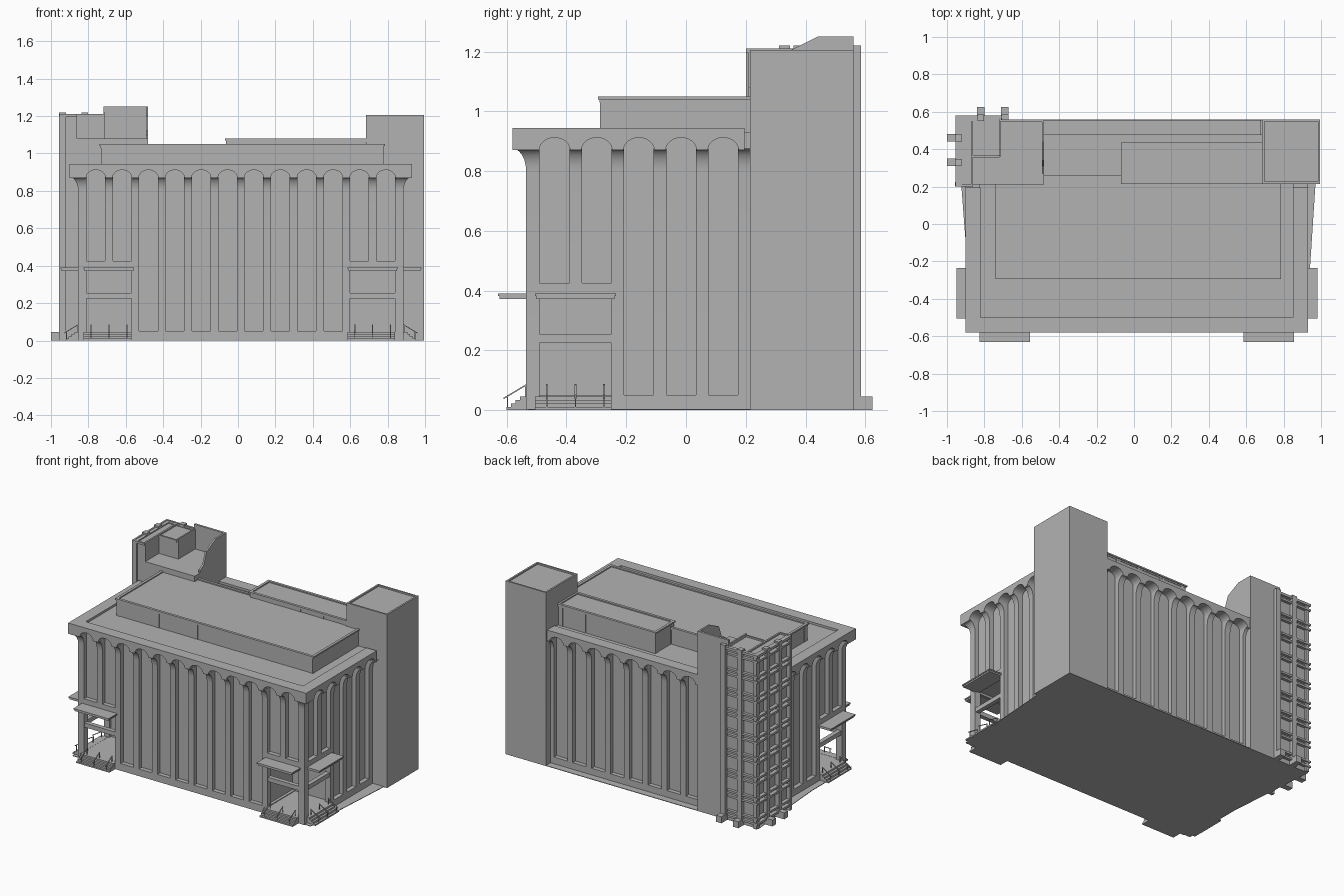
import bpy, bmesh, math
from mathutils import Vector

cube = bpy.data.objects.get("Cube")
if cube:
    bpy.data.objects.remove(cube)


def material(name, value):
    m = bpy.data.materials.new(name)
    m.use_nodes = True
    col = (value, value, value, 1)
    m.diffuse_color = col
    m.node_tree.nodes["Principled BSDF"].inputs["Base Color"].default_value = col
    return m


GREY = material("concrete grey", 0.45)
BAY = 0.141          # spacing of the arches
TOP, SPRING = 0.945, 0.87
FLARE = [(0.045 * (1 - math.cos(t * math.pi / 12)), 0.80 + 0.075 * math.sin(t * math.pi / 12))
         for t in range(7)]


def finish(bm, name, smooth=False):
    bmesh.ops.recalc_face_normals(bm, faces=bm.faces)
    me = bpy.data.meshes.new(name)
    bm.to_mesh(me)
    bm.free()
    ob = bpy.data.objects.new(name, me)
    bpy.context.collection.objects.link(ob)
    me.materials.append(GREY)
    if smooth:
        bpy.ops.object.select_all(action="DESELECT")
        ob.select_set(True)
        bpy.context.view_layer.objects.active = ob
        bpy.ops.object.shade_smooth_by_angle(angle=math.radians(35))
    return ob


def prism(bm, pts_a, pts_b):
    """Solid between two matching outlines."""
    a = [bm.verts.new(p) for p in pts_a]
    b = [bm.verts.new(p) for p in pts_b]
    bm.faces.new(a)
    bm.faces.new(b)
    for i in range(len(a)):
        j = (i + 1) % len(a)
        bm.faces.new((a[i], a[j], b[j], b[i]))


def box(bm, x0, x1, y0, y1, z0, z1, place=lambda x, y, z: (x, y, z)):
    prism(bm, *[[place(x, y, z) for x, y in ((x0, y0), (x1, y0), (x1, y1), (x0, y1))]
                for z in (z0, z1)])


def rim(bm, x0, x1, y0, y1, z0, z1, t=0.012):
    box(bm, x0, x1, y0, y0 + t, z0, z1)
    box(bm, x0, x1, y1 - t, y1, z0, z1)
    box(bm, x0, x0 + t, y0 + t, y1 - t, z0, z1)
    box(bm, x1 - t, x1, y0 + t, y1 - t, z0, z1)


def boxes(name, *dims):
    bm = bmesh.new()
    for d in dims:
        box(bm, *d)
    return finish(bm, name)


# Facades use (u along the wall, d outward, z)
def front(u, d, z): return (u, -0.535 - d, z)
def right(u, d, z): return (0.885 + d, u, z)
def left(u, d, z): return (-0.855 - d, u, z)
def back(u, d, z): return (u, 0.51 + d, z)


def facade(name, place, u0, count, bay, pilasters, raised=()):
    # Flared pilasters
    bm = bmesh.new()
    for k in pilasters:
        c = u0 + k * bay
        foot = 0.39 if k in raised else 0.0
        prof = [(-0.04, foot), (0, foot)] + FLARE + [(-0.04, 0.875)]
        prism(bm, *[[place(c + s * 0.021, d, z) for d, z in prof] for s in (-1, 1)])
    finish(bm, name + "_pilasters", True)
    # Scalloped cornice
    bm = bmesh.new()
    for k in range(count):
        a, b = u0 + k * bay, u0 + (k + 1) * bay
        c, r = (a + b) / 2, bay / 2 - 0.019
        arch = [(c - r * math.cos(t * math.pi / 12), SPRING + 0.042 * math.sin(t * math.pi / 12))
                for t in range(13)]
        prof = [(a, TOP), (a, SPRING)] + arch + [(b, SPRING), (b, TOP)]
        prism(bm, *[[place(u, d, z) for u, z in prof] for d in (0.045, -0.035)])
    finish(bm, name + "_cornice", True)


facade("front", front, -0.831, 12, BAY, range(1, 12), (1, 11))
facade("right", right, -0.51, 5, BAY, range(1, 6), (1,))
facade("left", left, -0.51, 5, BAY, range(1, 6), (1,))
facade("back", back, -0.48, 8, 0.145, range(0, 9))

# Corner columns with capitals flaring both ways
bm = bmesh.new()
for s, edge in ((-1, -0.855), (1, 0.885)):
    rings = []
    for d, z in [(0, 0)] + FLARE:
        xo, xi, yo, yi = edge + s * d, edge - s * 0.045, -0.535 - d, -0.49
        rings.append([bm.verts.new((x, y, z)) for x, y in ((xi, yi), (xo, yi), (xo, yo), (xi, yo))])
    for p, q in zip(rings, rings[1:]):
        for i in range(4):
            j = (i + 1) % 4
            bm.faces.new((p[i], p[j], q[j], q[i]))
    bm.faces.new(rings[0])
    bm.faces.new(rings[-1])
    x0, x1 = sorted((edge + s * 0.045, edge - s * 0.024))
    box(bm, x0, x1, -0.58, -0.51, SPRING, TOP)
finish(bm, "corner_columns", True)

# Core with open lower front corners
boxes("building_core",
      (-0.825, 0.855, -0.505, 0.48, 0.39, 0.93),
      (-0.55, 0.58, -0.505, 0.48, 0, 0.39),
      (-0.825, 0.855, -0.23, 0.48, 0, 0.39))
boxes("wall_base",
      (-0.57, 0.6, -0.535, 0.48, 0, 0.05),
      (-0.855, 0.885, -0.23, 0.5, 0, 0.05),
      (-0.48, 0.68, 0.4, 0.51, 0, 0.05))
boxes("roof_parapet", (-0.5, 0.69, 0.21, 0.222, 0.92, TOP))
bm = bmesh.new()
prism(bm, *[[(-0.95, 0.56, z), (0.995, 0.56, z), (0.97, 0.21, z), (0.94, -0.25, z),
             (0.93, -0.53, z), (-0.9, -0.53, z), (-0.9, -0.1, z)] for z in (0, 0.004)])
finish(bm, "ground_slab")


# Corner entrances: floor, beams, canopies, steps and handrails
def entrance(name, place, a, b, side):
    bm = bmesh.new()
    add = lambda *d: box(bm, *d, place)
    add(a, b, -0.035, 0, 0.375, 0.425)
    add(a, b, -0.035, -0.005, 0.225, 0.255)
    add(a - 0.01, b + 0.01, -0.02, 0.09, 0.372, 0.382)
    add(a - 0.015, b + 0.015, -0.02, 0.095, 0.382, 0.39)
    for i in range(4):
        add(a - 0.015, b, -0.03, 0.02 + 0.015 * i, 0, 0.046 - 0.012 * i)
    for f in (0.1, 0.5, 0.9):
        u = a + f * (b - a)
        for d, z in ((0.0, 0.045), (0.06, 0.01)):
            add(u - 0.002, u + 0.002, d, d + 0.004, z, z + 0.04)
        prism(bm, *[[place(u + w, d, z) for d, z in
                     ((0, 0.082), (0.075, 0.037), (0.075, 0.042), (0, 0.087))]
                    for w in (-0.003, 0.003)])
    finish(bm, name)


entrance("front_left_entrance", front, 0.6, 0.84, 1)
entrance("front_right_entrance", front, -0.81, -0.57, -1)
entrance("left_side_entrance", right, -0.49, -0.25, 1)
entrance("right_side_entrance", left, -0.49, -0.25, -1)
boxes("entrance_floors", (-0.85, -0.55, -0.53, -0.22, 0, 0.045),
      (0.58, 0.88, -0.53, -0.22, 0, 0.045))


# Rooftop penthouses with mullioned walls
def penthouse(name, x0, x1, y0, y1, top, nx, ny):
    bm = bmesh.new()
    box(bm, x0 + 0.014, x1 - 0.014, y0 + 0.014, y1 - 0.014, 0.9, top - 0.008)
    box(bm, x0 + 0.006, x1 - 0.006, y0 + 0.006, y1 - 0.006, top - 0.02, top - 0.008)
    rim(bm, x0, x1, y0, y1, top - 0.01, top, 0.018)
    for i in range(nx + 1):
        x = x0 + 0.025 + i * (x1 - x0 - 0.05) / nx
        box(bm, x - 0.016, x + 0.016, y0 + 0.007, y1 - 0.007, 0.92, top - 0.015)
    for i in range(ny + 1):
        y = y0 + 0.025 + i * (y1 - y0 - 0.05) / ny
        box(bm, x0 + 0.007, x1 - 0.007, y - 0.016, y + 0.016, 0.92, top - 0.015)
    finish(bm, name)


penthouse("front_penthouse", -0.74, 0.785, -0.295, 0.26, 1.05, 5, 2)
penthouse("rear_penthouse", -0.07, 0.69, 0.215, 0.435, 1.08, 4, 1)

# Plain tower
bm = bmesh.new()
box(bm, 0.685, 0.995, 0.215, 0.56, 0, 1.195)
rim(bm, 0.685, 0.995, 0.215, 0.56, 1.19, 1.205)
finish(bm, "plain_tower")

# Stair tower: low terrace, tall walls and sloping side wall
boxes("stair_tower_body", (-0.93, -0.48, 0.21, 0.56, 0, 1.08),
      (-0.93, -0.86, 0.21, 0.56, 1.08, 1.2),
      (-0.87, -0.72, 0.36, 0.56, 1.08, 1.2),
      (-0.72, -0.48, 0.545, 0.56, 1.08, 1.25),
      (-0.72, -0.71, 0.36, 0.55, 1.08, 1.22))
bm = bmesh.new()
side = [(0.27, 1.07), (0.27, 1.1), (0.31, 1.12), (0.34, 1.2), (0.39, 1.225),
        (0.44, 1.25), (0.56, 1.25), (0.56, 1.07)]
prism(bm, *[[(x, y, z) for y, z in side] for x in (-0.492, -0.48)])
finish(bm, "stair_tower_side_wall")
bm = bmesh.new()
rim(bm, -0.955, -0.86, 0.2, 0.58, 1.195, 1.21)
box(bm, -0.86, -0.72, 0.355, 0.367, 1.195, 1.21)
box(bm, -0.86, -0.7, 0.565, 0.58, 1.195, 1.21)
finish(bm, "stair_tower_coping")

# Stair tower ribs, feet and ledges
bm = bmesh.new()
for x in (-0.82, -0.69):
    box(bm, x - 0.018, x + 0.018, 0.55, 0.585, 0, 1.22)
    box(bm, x - 0.02, x + 0.02, 0.55, 0.625, 0, 0.045)
for y in (0.33, 0.46):
    box(bm, -0.957, -0.92, y - 0.018, y + 0.018, 0, 1.22)
    box(bm, -1.0, -0.92, y - 0.02, y + 0.02, 0, 0.045)
box(bm, -0.957, -0.92, 0.2, 0.225, 0, 1.2)
box(bm, -0.945, -0.92, 0.545, 0.575, 0, 1.2)
finish(bm, "stair_tower_ribs")
bm = bmesh.new()
for i in range(9):
    z = 0.03 + i * 0.141
    for dz in (0, 0.035):
        box(bm, -0.955, -0.72, 0.55, 0.58, z + dz, z + dz + 0.014)
        box(bm, -0.955, -0.92, 0.2, 0.58, z + dz, z + dz + 0.014)
finish(bm, "stair_tower_ledges")
